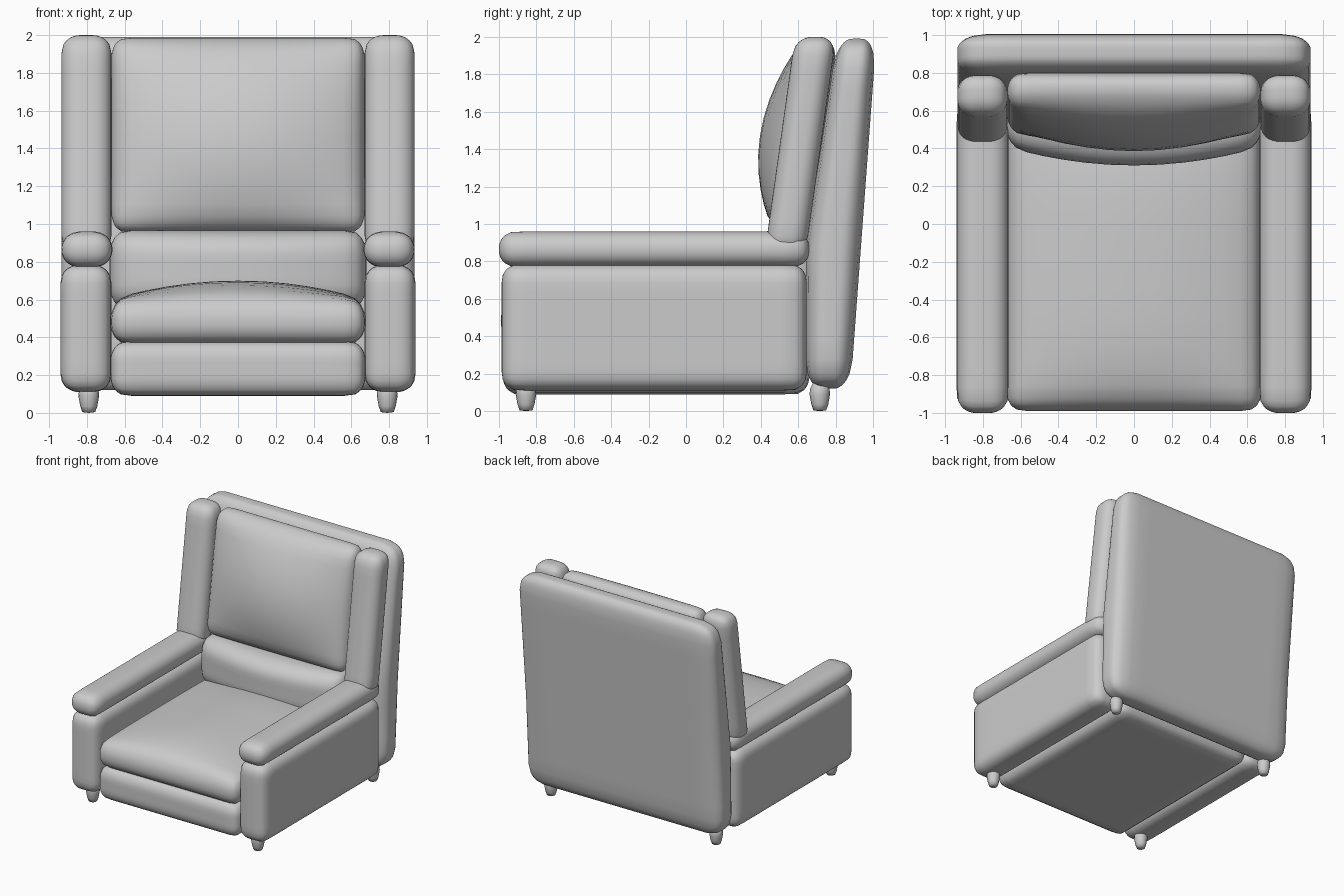
import bpy, bmesh, math
from mathutils import Vector

if "Cube" in bpy.data.objects:
    bpy.data.objects.remove(bpy.data.objects["Cube"])


def finish(name, bm, mirror=""):
    bmesh.ops.recalc_face_normals(bm, faces=bm.faces)
    for f in bm.faces:
        f.smooth = True
    mesh = bpy.data.meshes.new(name)
    bm.to_mesh(mesh)
    bm.free()
    ob = bpy.data.objects.new(name, mesh)
    bpy.context.collection.objects.link(ob)
    if mirror:
        mod = ob.modifiers.new("Mirror", 'MIRROR')
        mod.use_axis = (True, False, False)
        mod.use_mirror_merge = False
    return ob


def pad(name, lo, hi, r, shape=None, mirror=False):
    """Padded block between corners lo and hi, rounded by radii r.
    shape(p, u) may bend it; u is the position in the box from -1 to 1."""
    lo, hi = Vector(lo), Vector(hi)
    c, h = (lo + hi) / 2, (hi - lo) / 2
    bm = bmesh.new()
    bmesh.ops.create_cube(bm, size=2)
    bmesh.ops.subdivide_edges(bm, edges=bm.edges[:], cuts=15, use_grid_fill=True)
    for v in bm.verts:
        # crowd the grid towards the edges, then round them off
        u = Vector([math.sin(k * math.pi / 2) for k in v.co])
        p = Vector([u[i] * h[i] for i in range(3)])
        inner = Vector([max(-h[i] + r[i], min(h[i] - r[i], p[i])) for i in range(3)])
        q = Vector([(p[i] - inner[i]) / r[i] for i in range(3)]).normalized()
        p = Vector([inner[i] + q[i] * r[i] for i in range(3)])
        u = Vector([p[i] / h[i] for i in range(3)])
        p += c
        v.co = shape(p, u) if shape else p
    return finish(name, bm, mirror)


def dome(a, b):
    return max(0, 1 - a * a) * max(0, 1 - b * b)


# bending rules
def lean_back(p, u):
    front = 0.64 + 0.15 * max(0, p.z - 0.87)
    rear = 0.87 + 0.074 * p.z
    return Vector((p.x, front + (rear - front) * (u.y + 1) / 2, p.z))


def lean_wing(p, u):
    return Vector((p.x, p.y + 0.14 * (p.z - 0.95), p.z))


def seat_crown(p, u):
    t = (u.z + 1) / 2
    return Vector((p.x, p.y, p.z + 0.10 * t * max(0, 1 - u.x ** 2) * max(0, 1 - u.y ** 4)))


def lumbar_bulge(p, u):
    t = (1 - u.y) / 2
    return Vector((p.x, p.y - 0.10 * t * max(0, 1 - u.x ** 2), p.z))


def back_bulge(p, u):
    t = (1 - u.y) / 2
    return Vector((p.x, p.y + 0.15 * (p.z - 0.97) - 0.15 * t * dome(u.x, u.z), p.z))


# frame
pad("base", (-0.675, -0.98, 0.09), (0.675, 0.66, 0.38), (0.09, 0.08, 0.10))
pad("back_panel", (-0.935, 0.64, 0.12), (0.935, 0.99, 1.99), (0.16, 0.13, 0.15), lean_back)
pad("side_panel", (0.67, -0.985, 0.11), (0.94, 0.645, 0.785), (0.10, 0.09, 0.09), mirror=True)
pad("armrest", (0.665, -1.0, 0.77), (0.935, 0.66, 0.96), (0.10, 0.09, 0.09), mirror=True)
pad("wing", (0.67, 0.435, 0.84), (0.935, 0.655, 2.0), (0.10, 0.09, 0.09), lean_wing, mirror=True)

# cushions
pad("seat_cushion", (-0.675, -0.99, 0.365), (0.675, 0.62, 0.60), (0.09, 0.10, 0.11), seat_crown)
pad("lumbar_cushion", (-0.68, 0.41, 0.55), (0.68, 0.70, 0.965), (0.09, 0.12, 0.13), lumbar_bulge)
pad("back_cushion", (-0.67, 0.47, 0.955), (0.67, 0.66, 1.985), (0.08, 0.09, 0.10), back_bulge)

# feet
for label, y in (("front_foot", -0.855), ("back_foot", 0.715)):
    bm = bmesh.new()
    profile = [(0, 0), (0.034, 0.004), (0.045, 0.035), (0.055, 0.09), (0.052, 0.12), (0.03, 0.16), (0, 0.165)]
    vs = [bm.verts.new((0.79 + rad, y, z)) for rad, z in profile]
    es = [bm.edges.new(pair) for pair in zip(vs, vs[1:])]
    bmesh.ops.spin(bm, geom=vs + es, cent=(0.79, y, 0), axis=(0, 0, 1),
                   angle=2 * math.pi, steps=16)
    bmesh.ops.remove_doubles(bm, verts=bm.verts[:], dist=0.0005)
    finish(label, bm, True)
